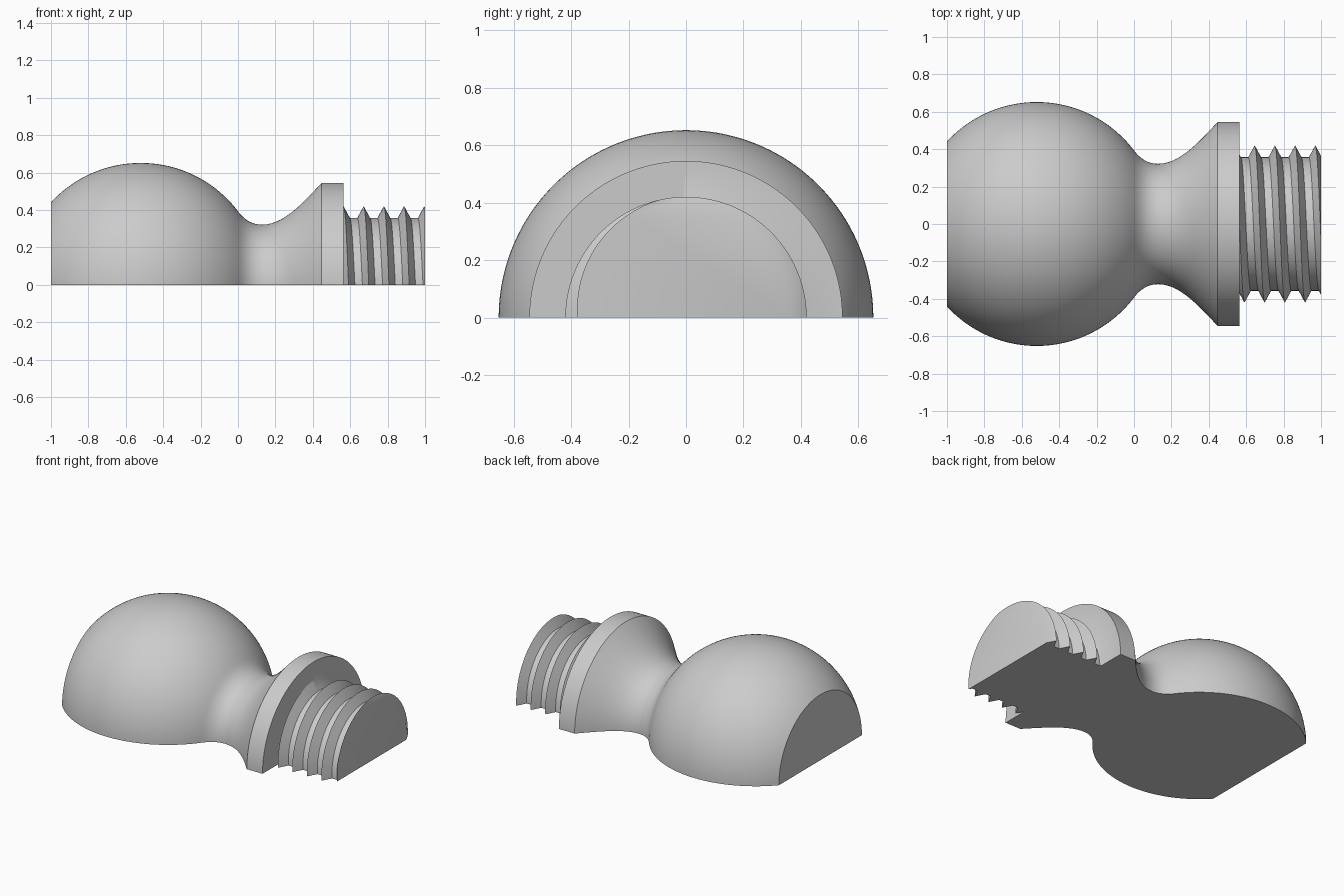
import bpy
import bmesh
import math
from mathutils import Vector
from mathutils.geometry import interpolate_bezier

cube = bpy.data.objects.get("Cube")
if cube:
    bpy.data.objects.remove(cube)

SEGMENTS = 96
BALL_X, BALL_R = -0.52, 0.652
FLANGE_START, FLANGE_END, FLANGE_R = 0.447, 0.564, 0.545
PITCH, ROOT_R, CREST_R, HALF_BASE = 0.108, 0.357, 0.42, 0.034


def ball_profile(steps=40):
    """Sphere arc from the cut end to the neck."""
    a0 = math.acos((-1 - BALL_X) / BALL_R)
    a1 = math.acos(-BALL_X / BALL_R)
    angles = [a0 + (a1 - a0) * i / steps for i in range(steps + 1)]
    return [(BALL_X + BALL_R * math.cos(a), BALL_R * math.sin(a)) for a in angles]


def curve(a, b, c, d, steps=14):
    pts = interpolate_bezier(*(Vector((*p, 0)) for p in (a, b, c, d)), steps)
    return [(p.x, p.y) for p in pts][1:]


def thread_profile(angle):
    """Triangular ridges, shifted along x by the helix angle."""
    first = 0.645 + PITCH * angle / math.tau

    def radius(x):
        off = abs((x - first + PITCH / 2) % PITCH - PITCH / 2)
        return ROOT_R + (CREST_R - ROOT_R) * max(0, 1 - off / HALF_BASE)

    xs = [first + PITCH * n + k * HALF_BASE for n in range(-2, 6) for k in (-1, 0, 1)]
    xs = [min(max(x, FLANGE_END), 1.0) for x in xs]
    return [(x, radius(x)) for x in xs]


# Ball, waisted neck and flange share one fixed profile
ball = ball_profile()
neck_in = curve(ball[-1], (0.035, 0.347), (0.075, 0.322), (0.13, 0.322))
neck_out = curve((0.13, 0.322), (0.24, 0.322), (0.34, 0.43), (FLANGE_START, FLANGE_R))
body = ball + neck_in + neck_out + [(FLANGE_END, FLANGE_R)]

# Sweep the profile through half a turn
bm = bmesh.new()
rows = []
for i in range(SEGMENTS + 1):
    angle = math.pi * i / SEGMENTS
    cy, sz = math.cos(angle), math.sin(angle)
    rows.append([bm.verts.new((x, r * cy, r * sz))
                 for x, r in body + thread_profile(angle)])
for a, b in zip(rows, rows[1:]):
    for j in range(len(a) - 1):
        bm.faces.new((a[j], a[j + 1], b[j + 1], b[j]))

# Flat ends and flat underside
bm.faces.new([row[0] for row in rows])
bm.faces.new([row[-1] for row in reversed(rows)])
bm.faces.new(rows[0] + rows[-1][::-1])
bmesh.ops.remove_doubles(bm, verts=bm.verts, dist=0.00002)
bmesh.ops.recalc_face_normals(bm, faces=bm.faces)

mesh = bpy.data.meshes.new("half_ball_stud")
bm.to_mesh(mesh)
bm.free()
stud = bpy.data.objects.new("half_ball_stud", mesh)
bpy.context.collection.objects.link(stud)

# Plain grey
grey = bpy.data.materials.new("light_grey")
grey.use_nodes = True
colour = (0.6, 0.6, 0.6, 1)
grey.diffuse_color = colour
grey.node_tree.nodes["Principled BSDF"].inputs["Base Color"].default_value = colour
mesh.materials.append(grey)

bpy.ops.object.select_all(action="DESELECT")
stud.select_set(True)
bpy.context.view_layer.objects.active = stud
bpy.ops.object.shade_smooth_by_angle(angle=math.radians(30))
